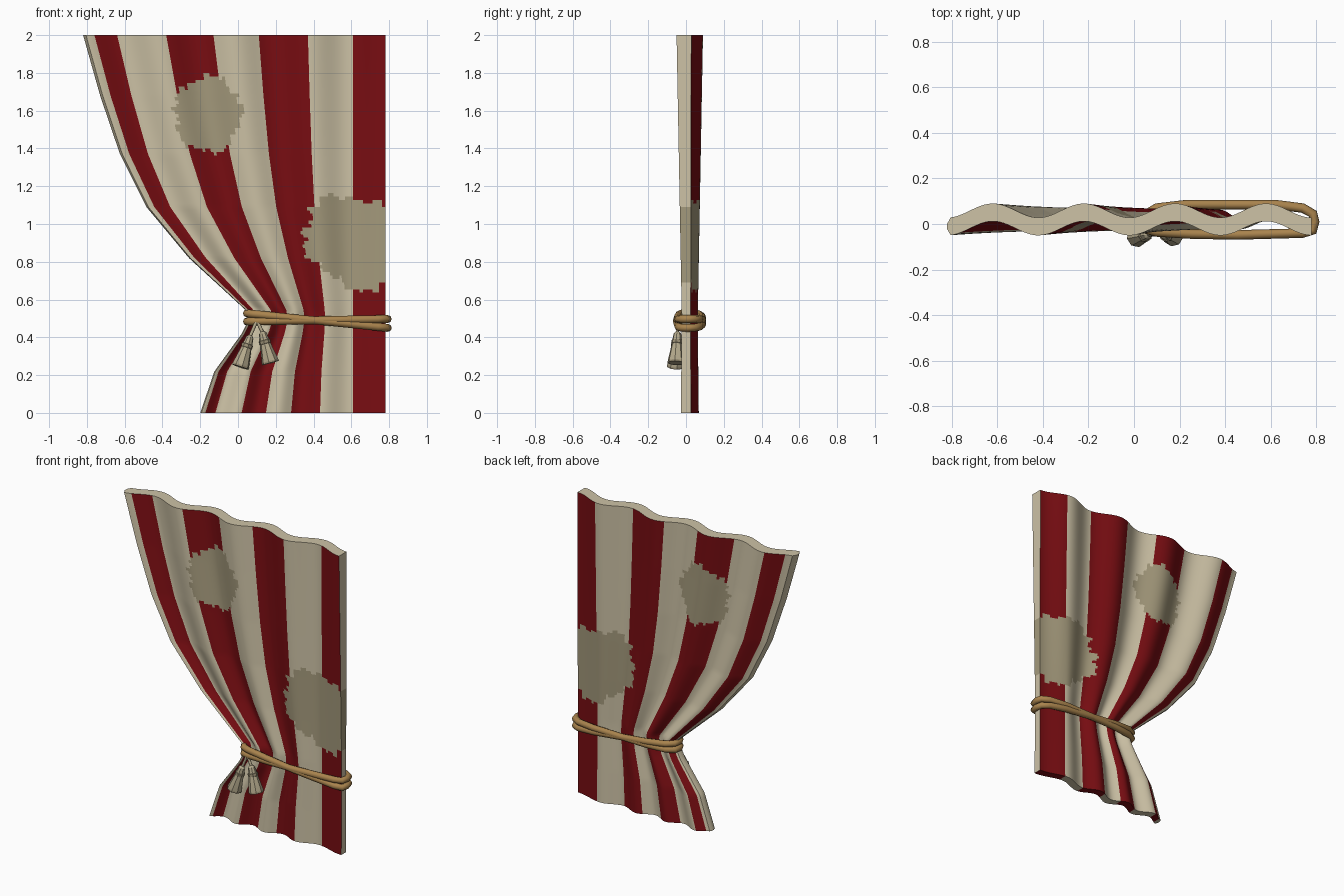
import bpy, bmesh, math
from mathutils import Vector

if "Cube" in bpy.data.objects:
    bpy.data.objects.remove(bpy.data.objects["Cube"])


def material(name, rgb):
    m = bpy.data.materials.new(name)
    m.diffuse_color = (*rgb, 1)
    m.use_nodes = True
    m.node_tree.nodes["Principled BSDF"].inputs["Base Color"].default_value = m.diffuse_color
    return m


CREAM = material("cream cloth", (0.61, 0.54, 0.38))
RED = material("dark red cloth", (0.19, 0.004, 0.006))
STAIN = material("khaki stain", (0.37, 0.32, 0.20))
ROPE = material("tan rope", (0.40, 0.23, 0.075))
TASSEL = material("pale tassel", (0.47, 0.41, 0.27))
BAND = material("tassel band", (0.33, 0.28, 0.18))


def lerp_table(table, t):
    for (a, va), (b, vb) in zip(table, table[1:]):
        if t <= b:
            return va + (vb - va) * (t - a) / (b - a)
    return table[-1][1]


def finish(bm, name, mats, angle=40):
    bmesh.ops.recalc_face_normals(bm, faces=bm.faces[:])
    me = bpy.data.meshes.new(name)
    bm.to_mesh(me)
    bm.free()
    for m in mats:
        me.materials.append(m)
    ob = bpy.data.objects.new(name, me)
    bpy.context.collection.objects.link(ob)
    bpy.ops.object.select_all(action='DESELECT')
    ob.select_set(True)
    bpy.context.view_layer.objects.active = ob
    bpy.ops.object.shade_smooth_by_angle(angle=math.radians(angle))
    return ob


# ---- Curtain: distances are measured leftwards from the straight right edge
RIGHT = 0.78
LEFT_EDGE = [(0, -0.20), (0.22, -0.125), (0.42, 0.02), (0.48, 0.05), (0.54, 0.045),
             (0.82, -0.26), (1.09, -0.485), (1.37, -0.625), (1.68, -0.73), (2.0, -0.82)]
GATHER = [(0, 0), (0.17, 0.17), (0.41, 0.32), (0.67, 0.43), (0.91, 0.52),
          (1.16, 0.60), (1.42, 0.69), (1.6, 0.73)]
DEPTH = [(0, 0.68), (0.5, 0.60), (2.0, 1.0)]
STRIPES = [0, 0.17, 0.41, 0.67, 0.91, 1.16, 1.42, 1.54, 1.6]
# stains: centre x, centre z, radius x, radius z, tilt
STAINS = [(-0.16, 1.58, 0.175, 0.20, 0.0), (0.635, 0.90, 0.30, 0.23, -0.5)]


def curtain_point(d, z, side):
    s = (lerp_table(LEFT_EDGE, z) + 0.82) / 0.87
    x = RIGHT - (d + (lerp_table(GATHER, d) - d) * s)
    half = 0.039 if d < 1.59 else 0.012
    y = 0.02 + lerp_table(DEPTH, z) * (-0.031 * math.cos(math.tau * d / 0.4) + side * half)
    return Vector((x, y, z))


def stained(x, z):
    for cx, cz, rx, rz, tilt in STAINS:
        dx, dz = x - cx, z - cz
        u = (dx * math.cos(tilt) + dz * math.sin(tilt)) / rx
        v = (-dx * math.sin(tilt) + dz * math.cos(tilt)) / rz
        a = math.atan2(v, u)
        edge = 1 + 0.06 * math.sin(5 * a + 1) + 0.05 * math.sin(13 * a) + 0.05 * math.sin(23 * a + 2)
        if math.hypot(u, v) < edge:
            return True
    return False


def build_curtain():
    cols, stripe_of = [0.0], []
    for i, (a, b) in enumerate(zip(STRIPES, STRIPES[1:])):
        n = max(3, round((b - a) / 0.017))
        for k in range(1, n + 1):
            cols.append(a + (b - a) * k / n)
            stripe_of.append(i)
    rows = 110
    zs = [2.0 * i / rows for i in range(rows + 1)]
    bm = bmesh.new()
    grid = {s: [[bm.verts.new(curtain_point(d, z, s)) for d in cols] for z in zs] for s in (-1, 1)}
    last = len(cols) - 1

    def face(verts, index, may_stain=True):
        f = bm.faces.new(verts)
        c = f.calc_center_median()
        f.material_index = 2 if may_stain and stained(c.x, c.z) else index

    for s in (-1, 1):
        g = grid[s]
        for r in range(rows):
            for c in range(last):
                face((g[r][c], g[r][c + 1], g[r + 1][c + 1], g[r + 1][c]), 1 - stripe_of[c] % 2)
    f, b = grid[-1], grid[1]
    # side edges
    for r in range(rows):
        for c in (0, last):
            face((f[r][c], b[r][c], b[r + 1][c], f[r + 1][c]), 0)
    # top rim is plain, bottom hem keeps the stripes
    for c in range(last):
        face((f[rows][c], b[rows][c], b[rows][c + 1], f[rows][c + 1]), 0, False)
        face((f[0][c], b[0][c], b[0][c + 1], f[0][c + 1]), 1 - stripe_of[c] % 2)
    return finish(bm, "curtain", [CREAM, RED, STAIN])


build_curtain()


# ---- Ropes
def tube(name, pts, radius, mat, cyclic):
    cu = bpy.data.curves.new(name, 'CURVE')
    cu.dimensions = '3D'
    cu.bevel_depth = radius
    cu.bevel_resolution = 2
    cu.use_fill_caps = True
    sp = cu.splines.new('POLY')
    sp.points.add(len(pts) - 1)
    for p, co in zip(sp.points, pts):
        p.co = (*co, 1)
    sp.use_cyclic_u = cyclic
    cu.materials.append(mat)
    ob = bpy.data.objects.new(name, cu)
    bpy.context.collection.objects.link(ob)
    return ob


LOOP = [(0.047, 0.0), (0.055, 0.045), (0.10, 0.07), (0.23, 0.085), (0.62, 0.085), (0.74, 0.07),
        (0.785, 0.045), (0.793, 0.01), (0.785, -0.028), (0.74, -0.04), (0.45, -0.048),
        (0.25, -0.044), (0.10, -0.035), (0.06, -0.025)]
for name, zl, zr in (("tieback_rope_a", 0.527, 0.45), ("tieback_rope_b", 0.484, 0.497)):
    tube(name, [(x, y, zl + (zr - zl) * (x - 0.047) / 0.746) for x, y in LOOP], 0.021, ROPE, True)


# ---- Tassels: turned profile (distance along axis, radius, material)
PROFILE = [(0.0, 0.010, 0), (0.06, 0.020, 0), (0.27, 0.026, 0), (0.28, 0.031, 1),
           (0.38, 0.031, 1), (0.39, 0.028, 0), (0.94, 0.046, 0), (1.0, 0.046, 1), (1.0, 0.036, 1)]


def tassel(name, top, bottom, sides=8):
    top, bottom = Vector(top), Vector(bottom)
    axis = bottom - top
    q = axis.to_track_quat('Z', 'Y')
    bm = bmesh.new()
    rings = []
    for t, r, _ in PROFILE:
        rings.append([bm.verts.new(top + axis * t + q @ Vector(
            (r * math.cos(math.tau * k / sides), r * math.sin(math.tau * k / sides), 0)))
            for k in range(sides)])
    for i in range(len(rings) - 1):
        for k in range(sides):
            j = (k + 1) % sides
            f = bm.faces.new((rings[i][k], rings[i][j], rings[i + 1][j], rings[i + 1][k]))
            f.material_index = PROFILE[i + 1][2]
    bm.faces.new(rings[0])
    bm.faces.new(rings[-1])
    finish(bm, name, [TASSEL, BAND], 30)


KNOT = (0.10, -0.045, 0.49)
for side, top, bottom in (("left", (0.066, -0.045, 0.41), (0.012, -0.056, 0.243)),
                          ("right", (0.128, -0.045, 0.43), (0.172, -0.052, 0.264))):
    tassel("tassel_" + side, top, bottom)
    tube("tassel_cord_" + side, [KNOT, top], 0.009, TASSEL, False)
